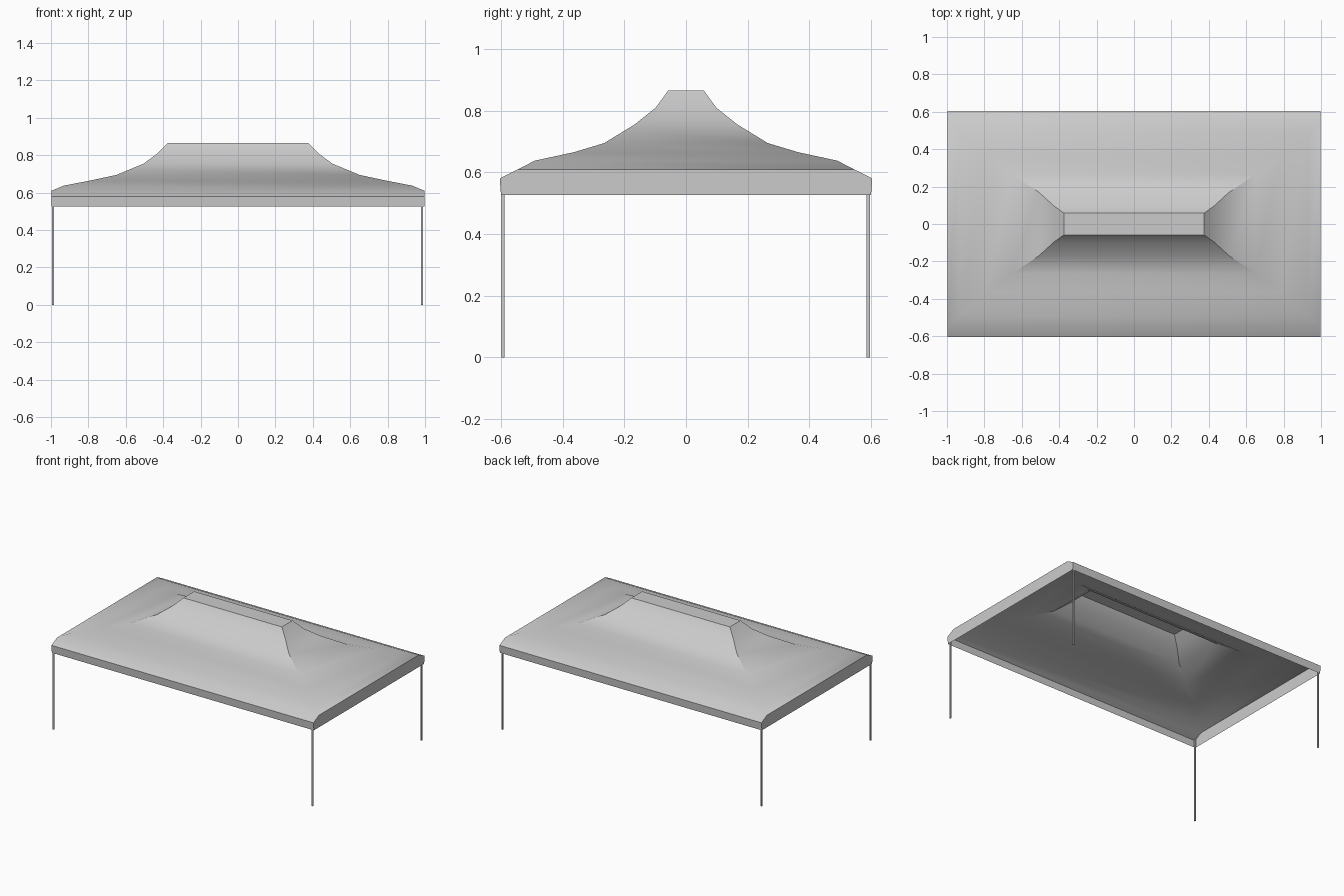
import bpy, bmesh, math

if "Cube" in bpy.data.objects:
    bpy.data.objects.remove(bpy.data.objects["Cube"])

def make_object(name, bm, angle):
    mesh = bpy.data.meshes.new(name)
    bm.to_mesh(mesh)
    bm.free()
    ob = bpy.data.objects.new(name, mesh)
    bpy.context.collection.objects.link(ob)
    bpy.ops.object.select_all(action='DESELECT')
    ob.select_set(True)
    bpy.context.view_layer.objects.active = ob
    if angle:
        bpy.ops.object.shade_smooth_by_angle(angle=math.radians(angle))
    return ob

def ring(bm, x, y, z):
    return [bm.verts.new((sx * x, sy * y, z))
            for sx, sy in ((-1, -1), (1, -1), (1, 1), (-1, 1))]

# Swept roof: rectangular rings from ridge to eaves (half x, half y, z)
profile = [(0.375, 0.058, 0.865), (0.43, 0.098, 0.81), (0.505, 0.167, 0.755),
           (0.65, 0.265, 0.695), (0.79, 0.365, 0.665), (0.93, 0.49, 0.638),
           (0.998, 0.545, 0.61)]
bm = bmesh.new()
rings = [ring(bm, *p) for p in profile]
bm.faces.new(rings[0])
for a, b in zip(rings, rings[1:]):
    for i in range(4):
        j = (i + 1) % 4
        bm.faces.new((a[i], b[i], b[j], a[j]))

# Front and back eaves dropping to the valance
eave = ring(bm, 0.998, 0.604, 0.58)
top = rings[-1]
for i, j in ((0, 1), (2, 3)):
    bm.faces.new((top[i], eave[i], eave[j], top[j]))
make_object("canopy_roof", bm, 35)

# Hanging valance, with taller end panels that meet the roof edge
bm = bmesh.new()
top = ring(bm, 0.998, 0.545, 0.61)
eave = ring(bm, 0.998, 0.604, 0.58)
hem = ring(bm, 0.998, 0.600, 0.527)
for i, j in ((0, 1), (2, 3)):
    bm.faces.new((eave[i], hem[i], hem[j], eave[j]))
for i, j in ((1, 2), (3, 0)):
    bm.faces.new((top[i], eave[i], hem[i], hem[j], eave[j], top[j]))
make_object("valance", bm, 0)

# Four slim square legs
for xn, x in (("left", -0.989), ("right", 0.984)):
    for yn, y in (("front", -0.593), ("back", 0.591)):
        bpy.ops.mesh.primitive_cube_add(size=1, location=(x, y, 0.29))
        leg = bpy.context.object
        leg.name = f"{yn}_{xn}_leg"
        leg.scale = (0.009, 0.010, 0.58)
